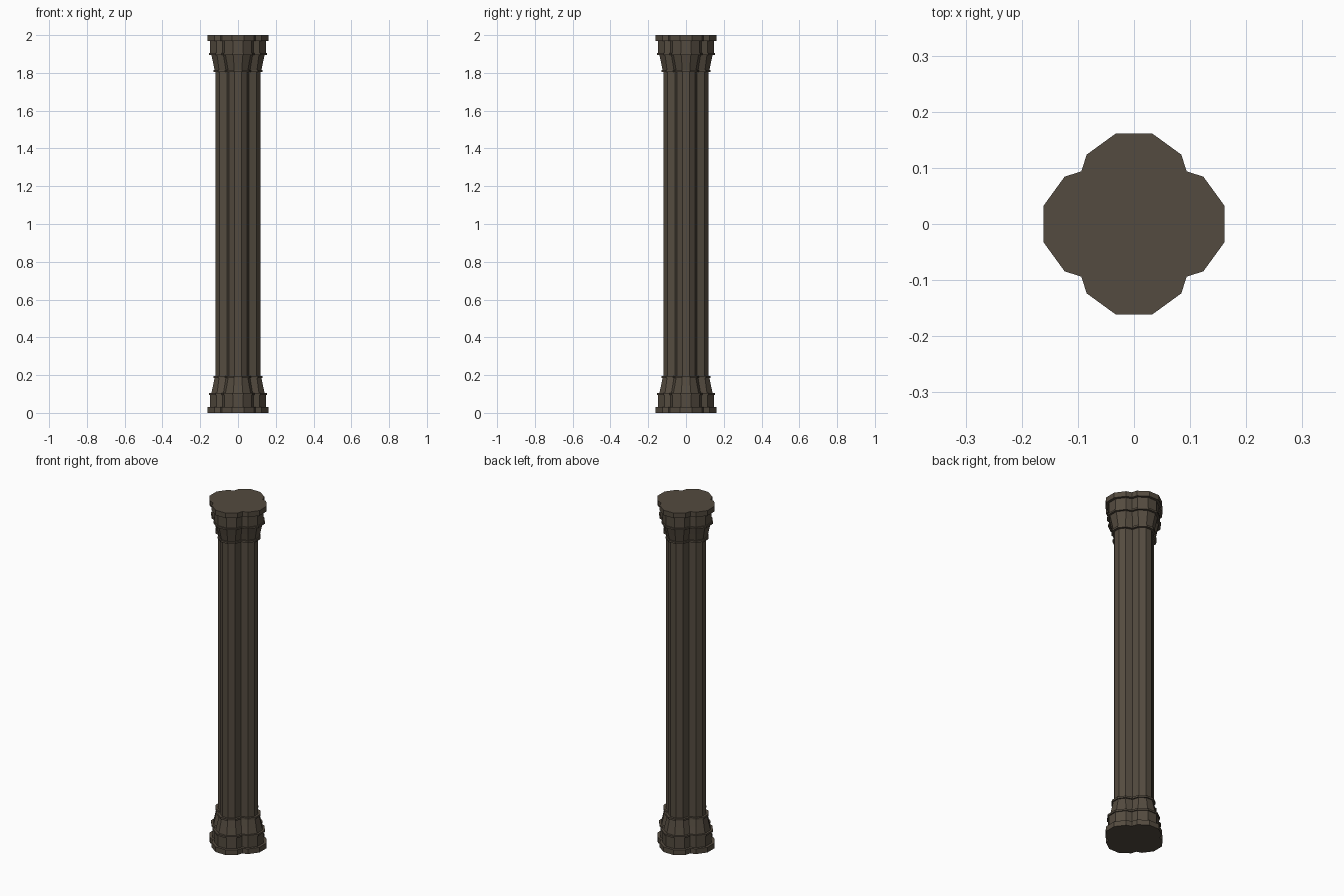
import bpy, bmesh, math

if "Cube" in bpy.data.objects:
    bpy.data.objects.remove(bpy.data.objects["Cube"])

C = 0.0625          # distance of each lobe centre from the axis

stone = bpy.data.materials.new("dark brown stone")
stone.diffuse_color = (0.088, 0.070, 0.050, 1)
stone.use_nodes = True
stone.node_tree.nodes["Principled BSDF"].inputs["Base Color"].default_value = stone.diffuse_color


def outline(half):
    """Quatrefoil of four merged ten-sided lobes, reaching out to 'half'."""
    a = half - C
    r = a / math.cos(math.radians(18))
    s, c = math.sin(math.radians(18)), math.cos(math.radians(18))
    n = (a + s * C) / (s + c)                      # notch between two lobes
    lobe = [(n, n)]
    for d in (36, 72, 108, 144):
        t = math.radians(d)
        lobe.append((r * math.cos(t), C + r * math.sin(t)))
    pts = []
    for k in range(4):
        ck, sk = math.cos(k * math.pi / 2), math.sin(k * math.pi / 2)
        pts += [(x * ck - y * sk, x * sk + y * ck) for x, y in lobe]
    return pts


def loft(name, profile):
    """Stack outlines along z from (half width, z) pairs, with end caps."""
    bm = bmesh.new()
    rings = [[bm.verts.new((x, y, z)) for x, y in outline(h)] for h, z in profile]
    for lo, hi in zip(rings, rings[1:]):
        for i in range(len(lo)):
            j = (i + 1) % len(lo)
            bm.faces.new((lo[i], lo[j], hi[j], hi[i]))
    bm.faces.new(rings[0][::-1])
    bm.faces.new(rings[-1])
    bmesh.ops.recalc_face_normals(bm, faces=bm.faces)
    me = bpy.data.meshes.new(name)
    bm.to_mesh(me)
    bm.free()
    me.materials.append(stone)
    ob = bpy.data.objects.new(name, me)
    bpy.context.collection.objects.link(ob)


# foot moulding: plinth, block, thin ring, flared bell, neck ring
foot = [(0.1615, 0), (0.1615, 0.03), (0.147, 0.03), (0.147, 0.094),
        (0.153, 0.094), (0.153, 0.104), (0.141, 0.104), (0.132, 0.145),
        (0.124, 0.184), (0.131, 0.184), (0.131, 0.195), (0.118, 0.195)]
loft("base", foot)
loft("capital", [(h, 2 - z) for h, z in reversed(foot)])

# shaft
loft("shaft", [(0.118, 0.19), (0.118, 1.81)])
